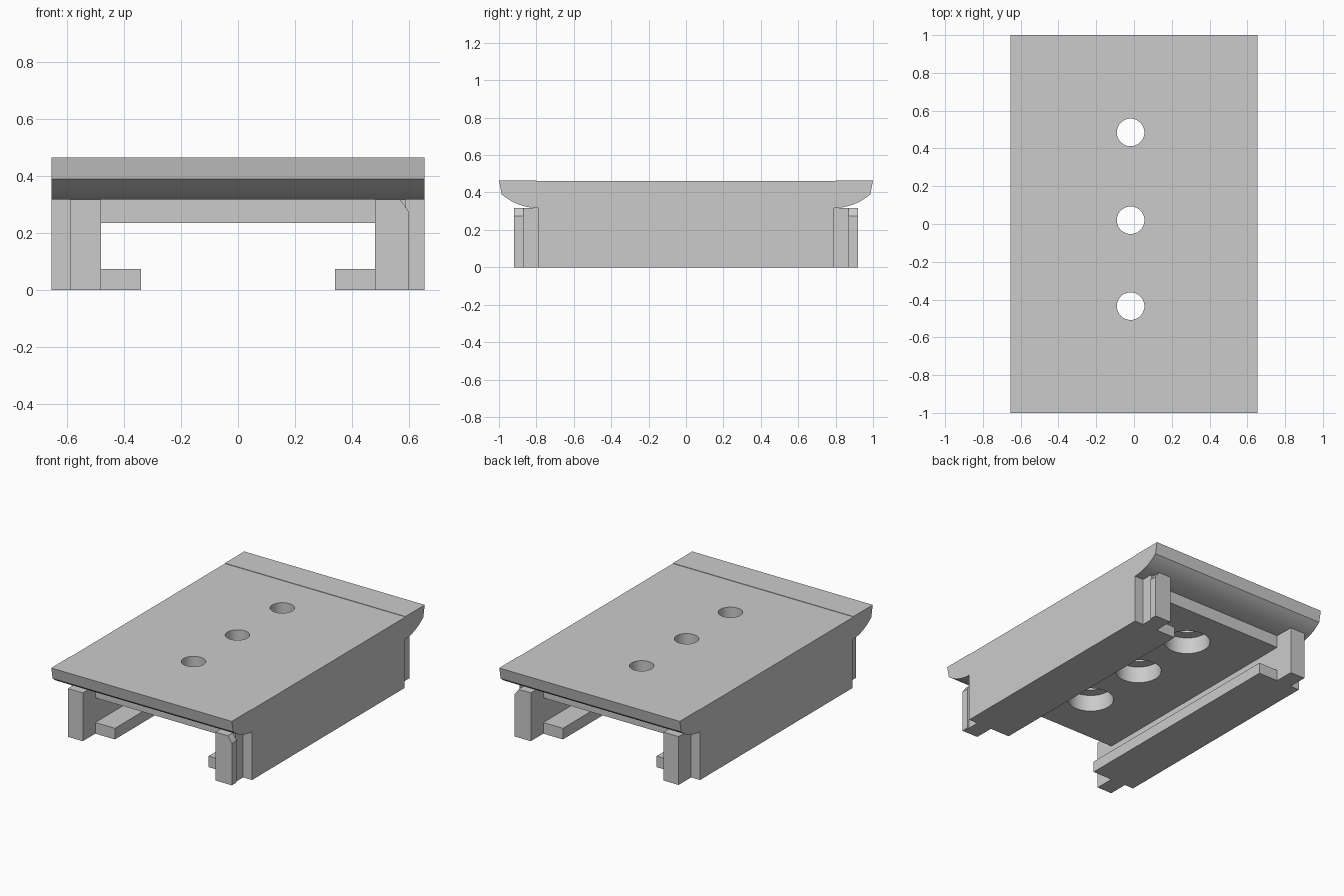
import bpy, bmesh, math
from mathutils import Matrix

if "Cube" in bpy.data.objects:
    bpy.data.objects.remove(bpy.data.objects["Cube"])

grey = bpy.data.materials.new("plain grey")
grey.use_nodes = True
colour = (0.6, 0.6, 0.6, 1)
grey.diffuse_color = colour
grey.node_tree.nodes["Principled BSDF"].inputs["Base Color"].default_value = colour

HALF_W, END, UNDER, TOP = 0.655, 0.79, 0.317, 0.462


def finish(bm, name):
    bmesh.ops.recalc_face_normals(bm, faces=bm.faces)
    mesh = bpy.data.meshes.new(name)
    bm.to_mesh(mesh)
    bm.free()
    mesh.materials.append(grey)
    obj = bpy.data.objects.new(name, mesh)
    bpy.context.collection.objects.link(obj)
    return obj


def prism(name, points, place, start, stop):
    """Extrude a 2D outline; place maps (a, b, depth) to a 3D point."""
    bm = bmesh.new()
    rings = [[bm.verts.new(place(a, b, d)) for a, b in points] for d in (start, stop)]
    bm.faces.new(rings[0])
    bm.faces.new(rings[1])
    for i in range(len(points)):
        j = (i + 1) % len(points)
        bm.faces.new((rings[0][i], rings[0][j], rings[1][j], rings[1][i]))
    return finish(bm, name)


def along_x(a, b, d):
    return (d, a, b)


def along_y(a, b, d):
    return (a, d, b)


def combine(target, other, operation):
    mod = target.modifiers.new(operation.title(), "BOOLEAN")
    mod.operation, mod.solver, mod.object = operation, "EXACT", other
    bpy.context.view_layer.objects.active = target
    bpy.ops.object.modifier_apply(modifier=mod.name)
    bpy.data.objects.remove(other)


# Deck: flat top with rounded overhangs at both ends
radius, reach = 0.297, math.asin(0.195 / 0.297)
half = []
for i in range(13):
    t = reach * i / 12
    half.append((END + radius * math.sin(t), UNDER + radius * (1 - math.cos(t))))
half += [(1, 0.465), (0.8, 0.465), (0.8, TOP)]
deck = prism("deck", half + [(-y, z) for y, z in reversed(half)], along_x, -HALF_W, HALF_W)

# Channel below the deck: side walls with inward flanges
wall = [(HALF_W, 0.4), (HALF_W, 0), (0.34, 0), (0.34, 0.073), (0.482, 0.073), (0.482, 0.235)]
channel = prism("channel", wall + [(-x, z) for x, z in reversed(wall)], along_y, -END, END)
combine(deck, channel, "UNION")

# Three counterbored holes
for y in (0.485, 0.02, -0.435):
    for r, low, high in ((0.073, 0.1, 0.6), (0.14, 0.15, 0.345)):
        bm = bmesh.new()
        bmesh.ops.create_cone(bm, cap_ends=True, segments=48, radius1=r, radius2=r,
                              depth=high - low,
                              matrix=Matrix.Translation((-0.018, y, (low + high) / 2)))
        combine(deck, finish(bm, "hole_cutter"), "DIFFERENCE")

bpy.ops.object.select_all(action="DESELECT")
deck.select_set(True)
bpy.context.view_layer.objects.active = deck
bpy.ops.object.shade_smooth_by_angle(angle=math.radians(25))

# End tabs: plain on one side, necked with a chamfered head on the other
plain = [(-0.59, 0), (-0.482, 0), (-0.482, UNDER), (-0.59, UNDER)]
neck = [(-x, z) for x, z in plain]
head = [(0.482, 0), (0.6, 0), (0.6, 0.275), (0.57, UNDER), (0.482, UNDER)]
for side, s in (("front", -1), ("back", 1)):
    prism(side + "_right_tab", plain, along_y, s * END, s * 0.92)
    prism(side + "_left_tab_neck", neck, along_y, s * END, s * 0.87)
    prism(side + "_left_tab_head", head, along_y, s * 0.87, s * 0.92)
